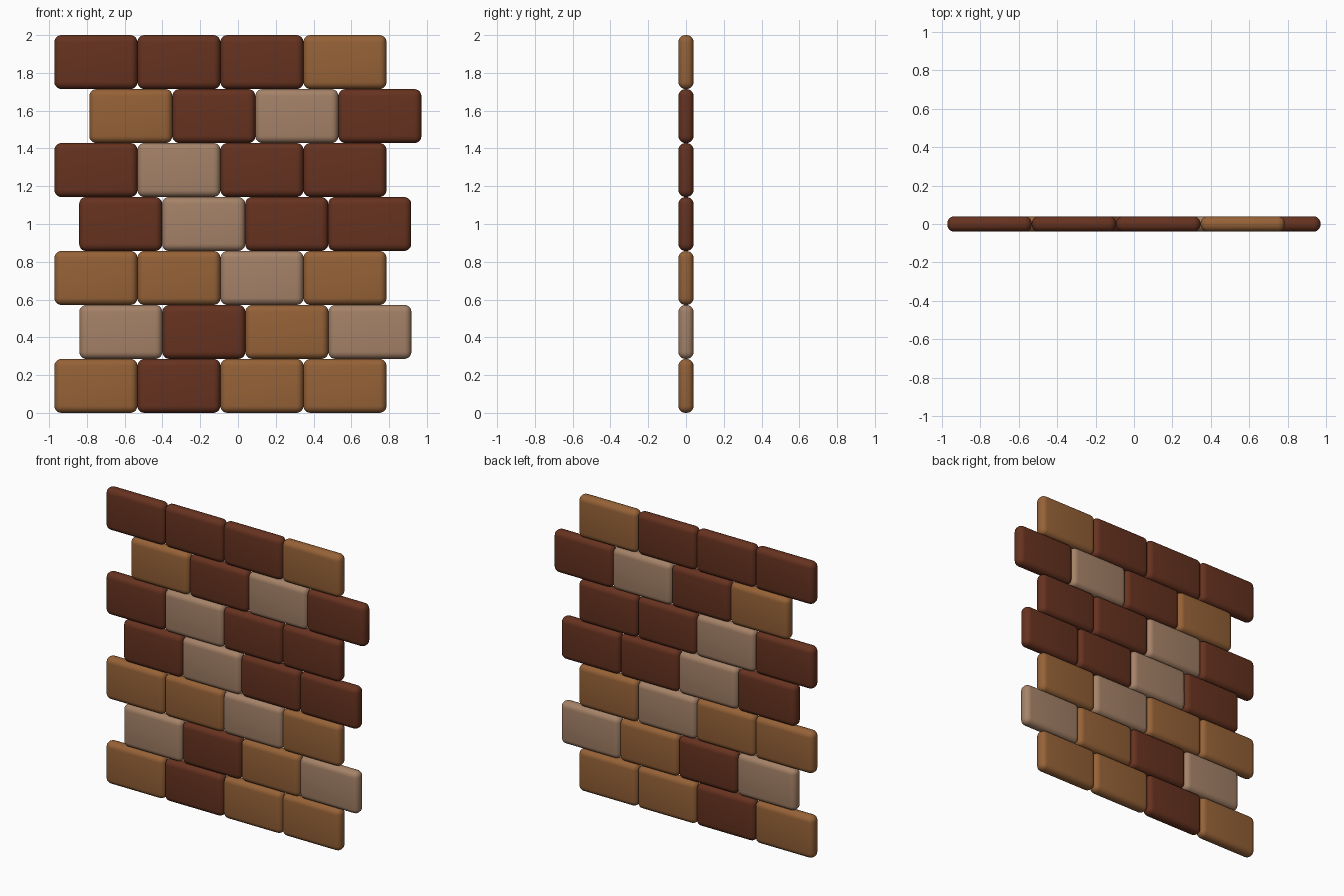
import bpy, bmesh

if "Cube" in bpy.data.objects:
    bpy.data.objects.remove(bpy.data.objects["Cube"])

PITCH = 0.4395      # brick length
ROW = 2 / 7         # row height
DEPTH = 0.08
ROUND = 0.037


def material(name, rgb):
    m = bpy.data.materials.new(name)
    m.diffuse_color = (*rgb, 1)
    m.use_nodes = True
    m.node_tree.nodes["Principled BSDF"].inputs["Base Color"].default_value = m.diffuse_color
    return m


MATS = {
    "D": material("dark_brown", (0.133, 0.032, 0.014)),
    "T": material("tan_brown", (0.305, 0.122, 0.038)),
    "L": material("light_brown", (0.376, 0.223, 0.138)),
}


# One rounded brick mesh per colour, shared by all bricks of that colour
def brick_mesh(key):
    bm = bmesh.new()
    bmesh.ops.create_cube(bm, size=1)
    bmesh.ops.scale(bm, vec=(PITCH, DEPTH, ROW), verts=bm.verts)
    bmesh.ops.bevel(bm, geom=bm.edges[:], offset=ROUND, segments=5,
                    profile=0.5, affect='EDGES')
    for f in bm.faces:
        f.smooth = True
    me = bpy.data.meshes.new("brick_" + key)
    bm.to_mesh(me)
    bm.free()
    me.materials.append(MATS[key])
    return me


MESHES = {k: brick_mesh(k) for k in MATS}

# Rows from bottom to top: left edge and brick colours
ROWS = [
    (-0.972, "TDTT"),
    (-0.840, "LDTL"),
    (-0.972, "TTLT"),
    (-0.841, "DLDD"),
    (-0.972, "DLDD"),
    (-0.787, "TDLD"),
    (-0.972, "DDDT"),
]

for r, (left, colours) in enumerate(ROWS):
    for c, key in enumerate(colours):
        ob = bpy.data.objects.new(f"brick_row{r + 1}_{c + 1}", MESHES[key])
        ob.location = (left + PITCH * (c + 0.5), 0, ROW * (r + 0.5))
        bpy.context.collection.objects.link(ob)
